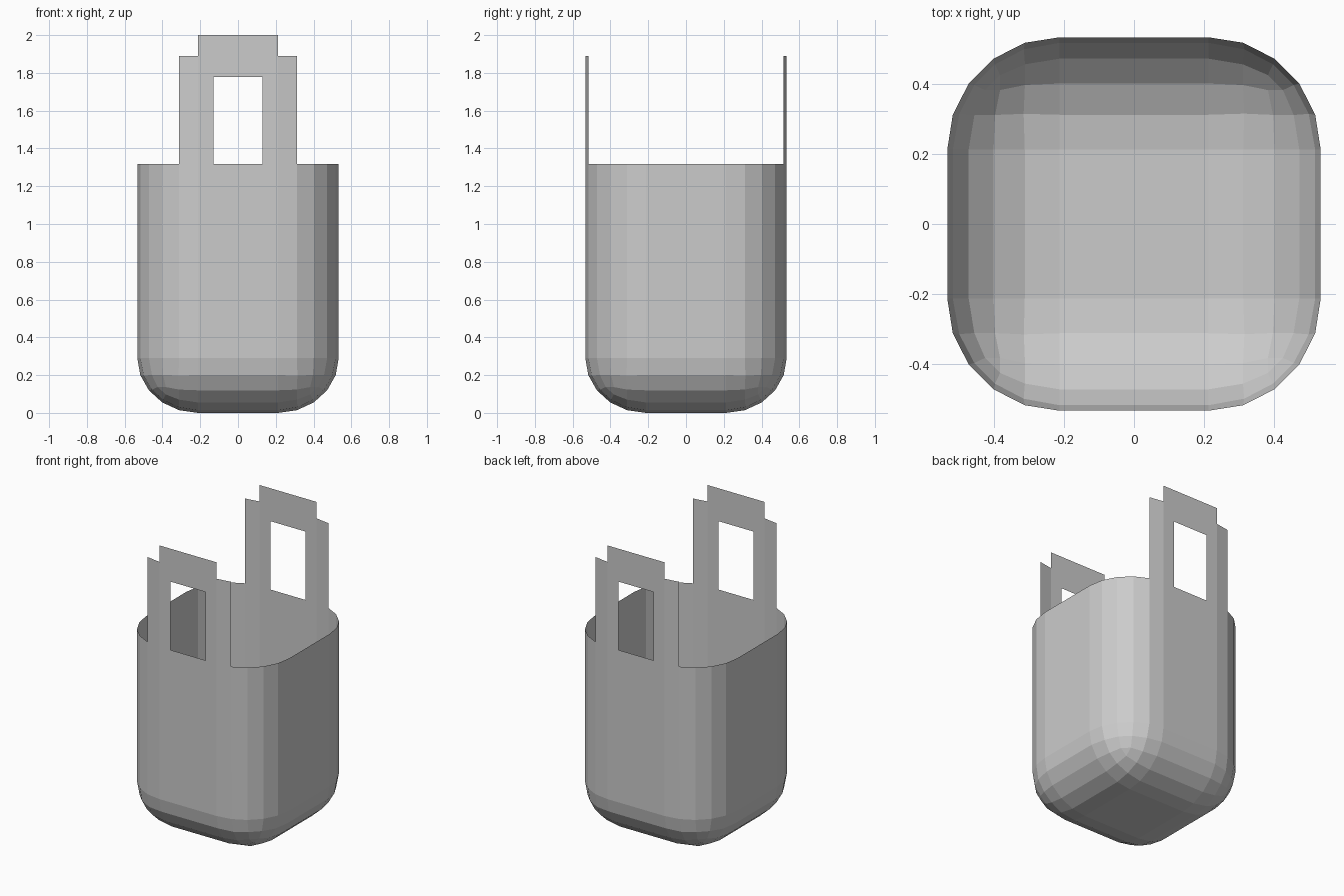
import bpy, bmesh
from math import sin, cos, radians

if "Cube" in bpy.data.objects:
    bpy.data.objects.remove(bpy.data.objects["Cube"])

HALF, RADIUS, RIM = 0.533, 0.32, 1.317      # half width, corner radius, rim height
FLAT = HALF - RADIUS
BASE_HEIGHT = 0.29                          # height of the rounded base

grey = bpy.data.materials.new("plain_grey")
colour = (0.6, 0.6, 0.6, 1)
grey.diffuse_color = colour
grey.use_nodes = True
grey.node_tree.nodes["Principled BSDF"].inputs["Base Color"].default_value = colour


def make_object(name, bm):
    mesh = bpy.data.meshes.new(name)
    bm.to_mesh(mesh)
    bm.free()
    mesh.materials.append(grey)
    obj = bpy.data.objects.new(name, mesh)
    bpy.context.collection.objects.link(obj)
    return obj


# Bucket body: a box with every edge rounded except at the open rim
bm = bmesh.new()
bmesh.ops.create_cube(bm, size=1)
for v in bm.verts:
    v.co = (v.co.x * 2 * HALF, v.co.y * 2 * HALF, (v.co.z + 0.5) * RIM)
edges = [e for e in bm.edges if min(v.co.z for v in e.verts) < 0.01]
bmesh.ops.bevel(bm, geom=edges, offset=RADIUS, offset_type='OFFSET',
                segments=5, profile=0.5, affect='EDGES', clamp_overlap=False)
top = [f for f in bm.faces if f.normal.z > 0.9 and f.calc_center_median().z > RIM - 0.01]
bmesh.ops.delete(bm, geom=top, context='FACES')
for v in bm.verts:
    if v.co.z < RADIUS + 0.01:
        v.co.z *= BASE_HEIGHT / RADIUS
make_object("bucket_body", bm)


# Handles: thin sheets rising from the wall, with a grip hole and stepped top
def make_handle(name, side):
    bend = radians(18)
    edge_x, edge_y = FLAT + RADIUS * sin(bend), FLAT + RADIUS * cos(bend)
    columns = [(-edge_x, edge_y), (-FLAT, HALF), (-0.13, HALF),
               (0.13, HALF), (FLAT, HALF), (edge_x, edge_y)]
    levels = [RIM, 1.778, 1.889, 2.0]
    bm = bmesh.new()
    grid = [[bm.verts.new((-side * x, side * y, z)) for x, y in columns] for z in levels]
    for row in range(3):
        for col in range(5):
            hole = row == 0 and col == 2
            step = row == 2 and col in (0, 4)
            if not hole and not step:
                bm.faces.new((grid[row][col], grid[row][col + 1],
                              grid[row + 1][col + 1], grid[row + 1][col]))
    bmesh.ops.delete(bm, geom=[v for v in bm.verts if not v.link_faces], context='VERTS')
    make_object(name, bm)


make_handle("front_handle", -1)
make_handle("back_handle", 1)
